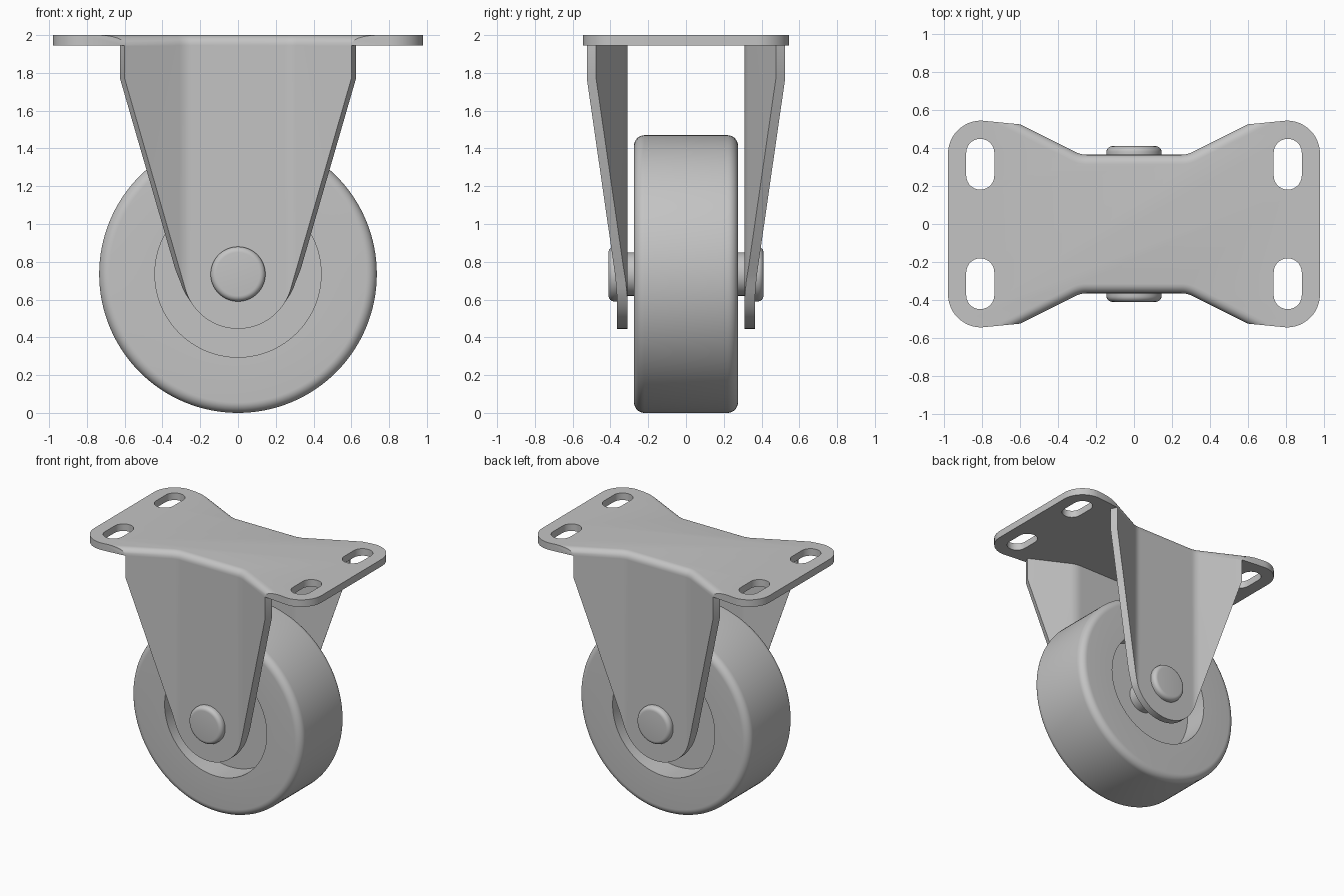
import bpy, bmesh
from math import sin, cos, pi, radians, sqrt
from mathutils import Matrix

if "Cube" in bpy.data.objects:
    bpy.data.objects.remove(bpy.data.objects["Cube"], do_unlink=True)

STEEL = (0.55, 0.55, 0.55, 1)
mat = bpy.data.materials.new("plain_grey")
mat.use_nodes = True
mat.diffuse_color = STEEL
mat.node_tree.nodes["Principled BSDF"].inputs["Base Color"].default_value = STEEL

AXLE_Z = 0.735      # wheel centre height
PLATE_Z = 1.945     # underside of the mounting plate
SHEET = 0.055       # sheet metal thickness


def make_object(name, bm, fix_normals=True):
    if fix_normals:
        bmesh.ops.recalc_face_normals(bm, faces=bm.faces)
    mesh = bpy.data.meshes.new(name)
    bm.to_mesh(mesh)
    bm.free()
    mesh.materials.append(mat)
    obj = bpy.data.objects.new(name, mesh)
    bpy.context.collection.objects.link(obj)
    return obj


def activate(obj):
    bpy.ops.object.select_all(action='DESELECT')
    obj.select_set(True)
    bpy.context.view_layer.objects.active = obj


def smooth(obj):
    activate(obj)
    bpy.ops.object.shade_smooth_by_angle(angle=radians(30))


def apply_modifier(obj, mod):
    activate(obj)
    bpy.ops.object.modifier_apply(modifier=mod.name)


def arc(cx, cy, r, start, end, steps):
    angles = [radians(start + (end - start) * i / steps) for i in range(steps + 1)]
    return [(cx + r * cos(a), cy + r * sin(a)) for a in angles]


def prism(bm, outline, z, height):
    face = bm.faces.new([bm.verts.new((x, y, z)) for x, y in outline])
    top = bmesh.ops.extrude_face_region(bm, geom=[face])["geom"]
    bmesh.ops.translate(bm, vec=(0, 0, height),
                        verts=[v for v in top if isinstance(v, bmesh.types.BMVert)])


def lathe(name, half_profile, steps=96):
    """Spin a (radius, y) half profile, mirrored in y, round the axle."""
    profile = half_profile + [(r, -y) for r, y in reversed(half_profile)]
    bm = bmesh.new()
    verts = [bm.verts.new((r, y, AXLE_Z)) for r, y in profile]
    edges = [bm.edges.new(pair) for pair in zip(verts, verts[1:])]
    bmesh.ops.spin(bm, geom=verts + edges, cent=(0, 0, AXLE_Z), axis=(0, 1, 0),
                   angle=2 * pi, steps=steps)
    bmesh.ops.remove_doubles(bm, verts=bm.verts, dist=0.0001)
    smooth(make_object(name, bm))


def sheet_y(x):
    """Outer face of the bent fork sheet: flat centre, flared sides."""
    x = abs(x)
    bend, radius = 0.25, 0.06
    if x <= bend:
        return 0.365
    if x < bend + radius:
        return 0.365 + 0.5 * (x - bend) ** 2 / (2 * radius)
    return 0.365 + 0.5 * (x - bend - radius / 2)


BEND_XS = [0.25 + 0.01 * i for i in range(7)]
EDGE_X = 0.6

# Mounting plate: one quarter of the outline, mirrored round
quarter = [(x, sheet_y(x)) for x in BEND_XS + [EDGE_X]]
quarter += arc(0.805, 0.37, 0.175, 90, 0, 12)
outline = (quarter + [(x, -y) for x, y in reversed(quarter)]
           + [(-x, -y) for x, y in quarter] + [(-x, y) for x, y in reversed(quarter)])
bm = bmesh.new()
prism(bm, outline, PLATE_Z, SHEET)
bmesh.ops.recalc_face_normals(bm, faces=bm.faces)
folds = [e for e in bm.edges
         if all(v.co.z > PLATE_Z + 0.01 and abs(v.co.x) < EDGE_X + 0.01 for v in e.verts)]
bmesh.ops.bevel(bm, geom=folds, offset=0.05, segments=6, profile=0.5,
                affect='EDGES', clamp_overlap=False)
plate = make_object("mounting_plate", bm)

# Bolt slots cut through the plate corners
bm = bmesh.new()
for sx in (-1, 1):
    for sy in (-1, 1):
        cx, cy = 0.81 * sx, 0.315 * sy
        slot = arc(cx, cy + 0.06, 0.074, 0, 180, 14) + arc(cx, cy - 0.06, 0.074, 180, 360, 14)
        prism(bm, slot, PLATE_Z - 0.1, 0.3)
cutter = make_object("slot_cutter", bm)
cutter.hide_render = True
cut = plate.modifiers.new("slots", 'BOOLEAN')
cut.operation = 'DIFFERENCE'
cut.solver = 'EXACT'
cut.object = cutter
apply_modifier(plate, cut)
bpy.data.objects.remove(cutter, do_unlink=True)
smooth(plate)

# Fork legs: bent sheet tapering to a round foot at the axle
FOOT_R, SHOULDER_Z = 0.29, 1.77
TIP = radians(-16)
tip_x, tip_z = FOOT_R * cos(TIP), AXLE_Z + FOOT_R * sin(TIP)


def leg_bottom(x):
    x = abs(x)
    if x <= tip_x:
        return AXLE_Z - sqrt(FOOT_R ** 2 - x ** 2)
    return tip_z + (SHOULDER_Z - tip_z) * (x - tip_x) / (EDGE_X - tip_x)


def fork_leg(name, turn):
    half = [FOOT_R * cos(TIP) * sin(pi / 2 * i / 16) for i in range(1, 17)]
    half = sorted(half + [x for x in BEND_XS if x > tip_x + 0.002] + [EDGE_X])
    xs = [-x for x in reversed(half)] + [0] + half
    bm = bmesh.new()
    columns = [[bm.verts.new((x, sheet_y(x), z)) for z in (leg_bottom(x), PLATE_Z)] for x in xs]
    for (b0, t0), (b1, t1) in zip(columns, columns[1:]):
        bm.faces.new((b0, t0, t1, b1))
    bmesh.ops.rotate(bm, verts=bm.verts, cent=(0, 0, 0), matrix=Matrix.Rotation(turn, 3, 'Z'))
    leg = make_object(name, bm, fix_normals=False)
    solid = leg.modifiers.new("thickness", 'SOLIDIFY')
    solid.thickness = SHEET
    solid.offset = -1
    solid.use_even_offset = True
    apply_modifier(leg, solid)
    smooth(leg)


fork_leg("back_fork_leg", 0)
fork_leg("front_fork_leg", pi)

# Wheel with rounded shoulders and a deep recess on each side
lathe("wheel", [(0, 0.09), (0.44, 0.09), (0.44, 0.275)]
      + [(r, y) for r, y in arc(0.68, 0.22, 0.055, 90, 0, 8)], 128)

# Axle with rounded rivet heads outside the fork
lathe("axle", [(0, 0.41), (0.115, 0.41)]
      + arc(0.115, 0.38, 0.03, 75, 0, 5) + [(0.145, 0.36), (0.115, 0.36)], 64)
